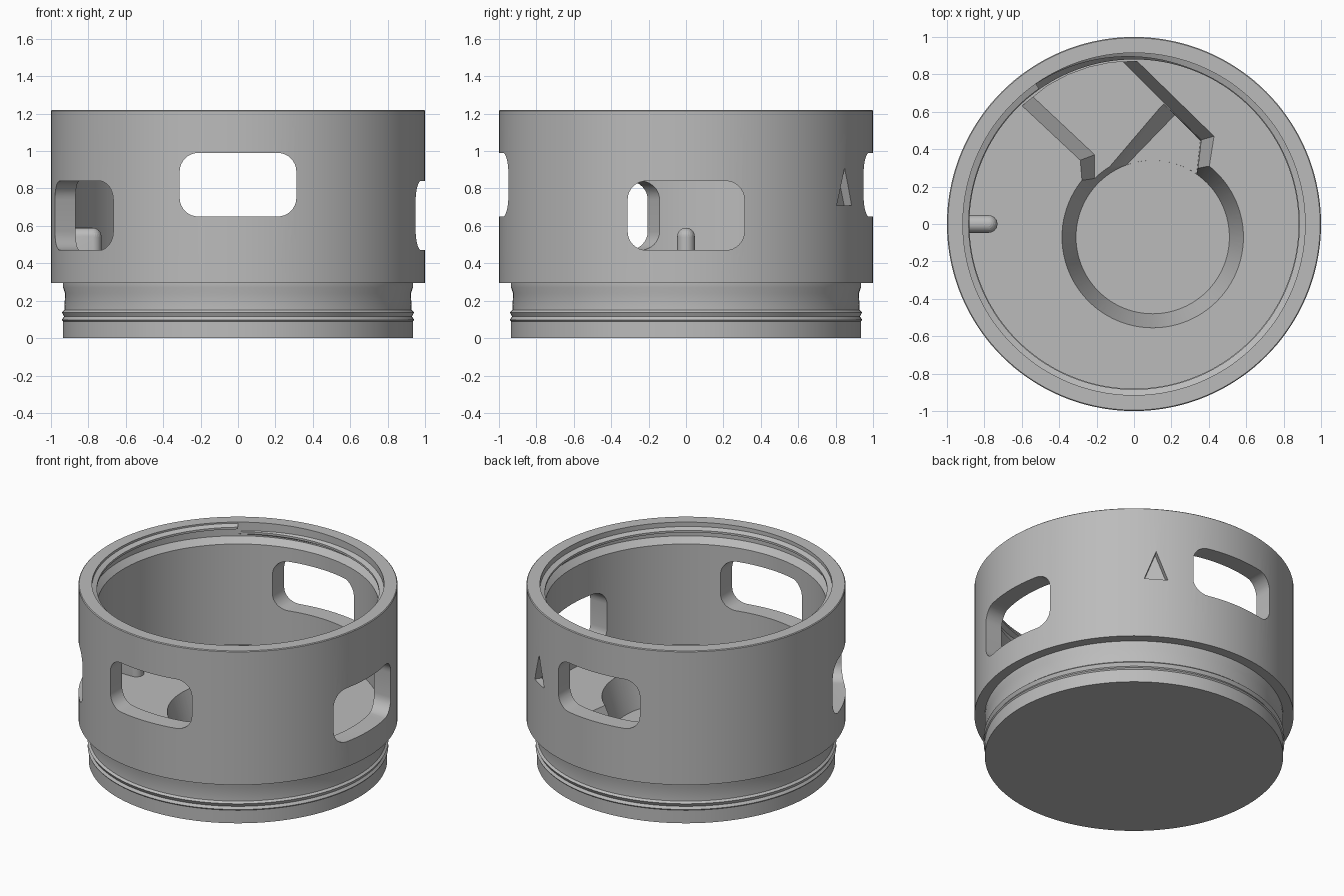
import bpy, bmesh, math
from mathutils import Vector

if "Cube" in bpy.data.objects:
    bpy.data.objects.remove(bpy.data.objects["Cube"], do_unlink=True)

SEGMENTS = 144
FLOOR = 0.39

grey = bpy.data.materials.new("plain grey")
grey.use_nodes = True
grey.diffuse_color = (0.5, 0.5, 0.5, 1)
grey.node_tree.nodes["Principled BSDF"].inputs["Base Color"].default_value = (0.5, 0.5, 0.5, 1)


def finish(name, bm):
    bmesh.ops.recalc_face_normals(bm, faces=bm.faces)
    mesh = bpy.data.meshes.new(name)
    bm.to_mesh(mesh)
    bm.free()
    mesh.materials.append(grey)
    obj = bpy.data.objects.new(name, mesh)
    bpy.context.collection.objects.link(obj)
    return obj


def loft(name, sections, closed_ends=True):
    """Skin a row of matching closed sections."""
    bm = bmesh.new()
    rings = [[bm.verts.new(p) for p in s] for s in sections]
    n = len(rings[0])
    for a, b in zip(rings, rings[1:]):
        for i in range(n):
            j = (i + 1) % n
            bm.faces.new((a[i], a[j], b[j], b[i]))
    if closed_ends:
        bm.faces.new(rings[0])
        bm.faces.new(rings[-1])
    return finish(name, bm)


def revolve(name, profile):
    bm = bmesh.new()
    verts = [bm.verts.new((r, 0, z)) for r, z in profile]
    edges = [bm.edges.new(pair) for pair in zip(verts, verts[1:])]
    bmesh.ops.spin(bm, geom=verts + edges, cent=(0, 0, 0), axis=(0, 0, 1),
                   angle=math.tau, steps=SEGMENTS, use_duplicate=False)
    bmesh.ops.remove_doubles(bm, verts=bm.verts, dist=0.0005)
    return finish(name, bm)


def cut(target, cutter):
    cutter.hide_render = True
    mod = target.modifiers.new("cut", "BOOLEAN")
    mod.operation, mod.solver, mod.object = "DIFFERENCE", "EXACT", cutter
    bpy.context.view_layer.update()
    result = bpy.data.meshes.new_from_object(
        target.evaluated_get(bpy.context.evaluated_depsgraph_get()))
    target.modifiers.clear()
    target.data = result
    bpy.data.objects.remove(cutter, do_unlink=True)


def radial_prism(name, outline, degrees, inner, outer):
    """Push an upright outline through the wall along a radius."""
    a = math.radians(degrees)
    out, side = Vector((math.cos(a), math.sin(a), 0)), Vector((-math.sin(a), math.cos(a), 0))
    return loft(name, [[out * r + side * u + Vector((0, 0, z)) for u, z in outline]
                       for r in (inner, outer)])


def rounded_rectangle(half_width, low, high, radius, steps=8):
    points = []
    corners = ((1, high, 0), (-1, high, 90), (-1, low, 180), (1, low, 270))
    for sx, z, start in corners:
        cz = z - radius if z == high else z + radius
        for i in range(steps + 1):
            a = math.radians(start + 90 * i / steps)
            points.append((sx * (half_width - radius) + radius * math.cos(a),
                           cz + radius * math.sin(a)))
    return points


def at_height(points, z):
    return [(x, y, z) for x, y in points]


def circle(radius, z, cx=0.1, cy=-0.07, n=96):
    return [(cx + radius * math.cos(math.tau * i / n),
             cy + radius * math.sin(math.tau * i / n), z) for i in range(n)]


# Cup body: ribbed lower neck, wide upper sleeve, stepped bore and floor
body = revolve("ring_body", [
    (0, 0), (0.935, 0), (0.935, 0.09), (0.942, 0.098), (0.93, 0.115),
    (0.942, 0.138), (0.928, 0.15), (0.925, 0.24), (0.935, 0.27), (0.935, 0.295),
    (1, 0.295), (1, 1.215), (0.995, 1.22), (0.915, 1.22), (0.915, 1.125),
    (0.88, 1.085), (0.88, FLOOR), (0, FLOOR)])

# Windows through the sleeve: two low, two high
for degrees, low, high in ((0, 0.47, 0.84), (210, 0.47, 0.84),
                           (90, 0.65, 0.99), (270, 0.65, 0.99)):
    cut(body, radial_prism("window_cutter",
                           rounded_rectangle(0.312, low, high, 0.1), degrees, 0.6, 1.2))

# Shallow triangular marker
cut(body, radial_prism("marker_cutter", [(-0.075, 0.71), (0.075, 0.71), (0, 0.91)],
                       58, 0.95, 1.1))

# Slanted channel in the floor, running to the bore wall
arc = [(0.872 * math.cos(math.radians(a)), 0.872 * math.sin(math.radians(a)))
       for a in (98, 106, 114, 122)]
channel_top = [(-0.6, 0.63), (-0.29, 0.34), (-0.28, 0.22), (0, 0),
               (0.4, 0.28), (0.43, 0.47), (0.02, 0.87)] + arc
channel_low = [(-0.54, 0.68), (-0.21, 0.37), (-0.21, 0.2), (0, 0),
               (0.34, 0.28), (0.36, 0.45), (-0.06, 0.868)] + arc
cut(body, loft("channel_cutter", [at_height(channel_low, 0.25),
                                  at_height(channel_top, FLOOR + 0.005)]))

# Round tapered pocket and its throat, deeper than the channel
cut(body, loft("pocket_cutter", [circle(0.41, 0.15), circle(0.487, FLOOR + 0.006)]))
throat_low = [(-0.25, 0.1), (0.22, 0.585), (0.355, 0.445), (0.335, 0.27), (0, -0.1)]
throat_top = [(-0.25, 0.17), (0.155, 0.645), (0.36, 0.45), (0.34, 0.28), (0, -0.1)]
cut(body, loft("throat_cutter", [at_height(throat_low, 0.151),
                                 at_height(throat_top, 0.256)]))

# Inner screw thread: one turn, blunt at the top and fading at the bottom
sections = []
for i in range(SEGMENTS + 1):
    t = i / SEGMENTS
    a = math.radians(125) + math.tau * t
    z = 1.192 - 0.045 * t
    crest = 0.884 + 0.03 * max(0, (t - 0.85) / 0.15)
    sections.append([(r * math.cos(a), r * math.sin(a), z + dz) for r, dz in
                     ((0.925, -0.024), (crest, -0.007), (crest, 0.007), (0.925, 0.024))])
thread = loft("inner_thread", sections)

# Locating pin with rounded top and end
bm = bmesh.new()
for x in (-0.777, -0.9):
    for z in (0.38, 0.543):
        ball = bmesh.ops.create_uvsphere(bm, u_segments=24, v_segments=12, radius=0.047)
        bmesh.ops.translate(bm, verts=ball["verts"], vec=(x, 0, z))
hull = bmesh.ops.convex_hull(bm, input=bm.verts)
loose = {g for g in hull["geom_interior"] + hull["geom_unused"]
         if isinstance(g, bmesh.types.BMVert)}
bmesh.ops.delete(bm, geom=list(loose), context="VERTS")
pin = finish("locating_pin", bm)

# Smooth round surfaces, keep edges crisp
bpy.ops.object.select_all(action="DESELECT")
for obj in (body, thread, pin):
    obj.select_set(True)
bpy.context.view_layer.objects.active = body
bpy.ops.object.shade_smooth_by_angle(angle=math.radians(25))
